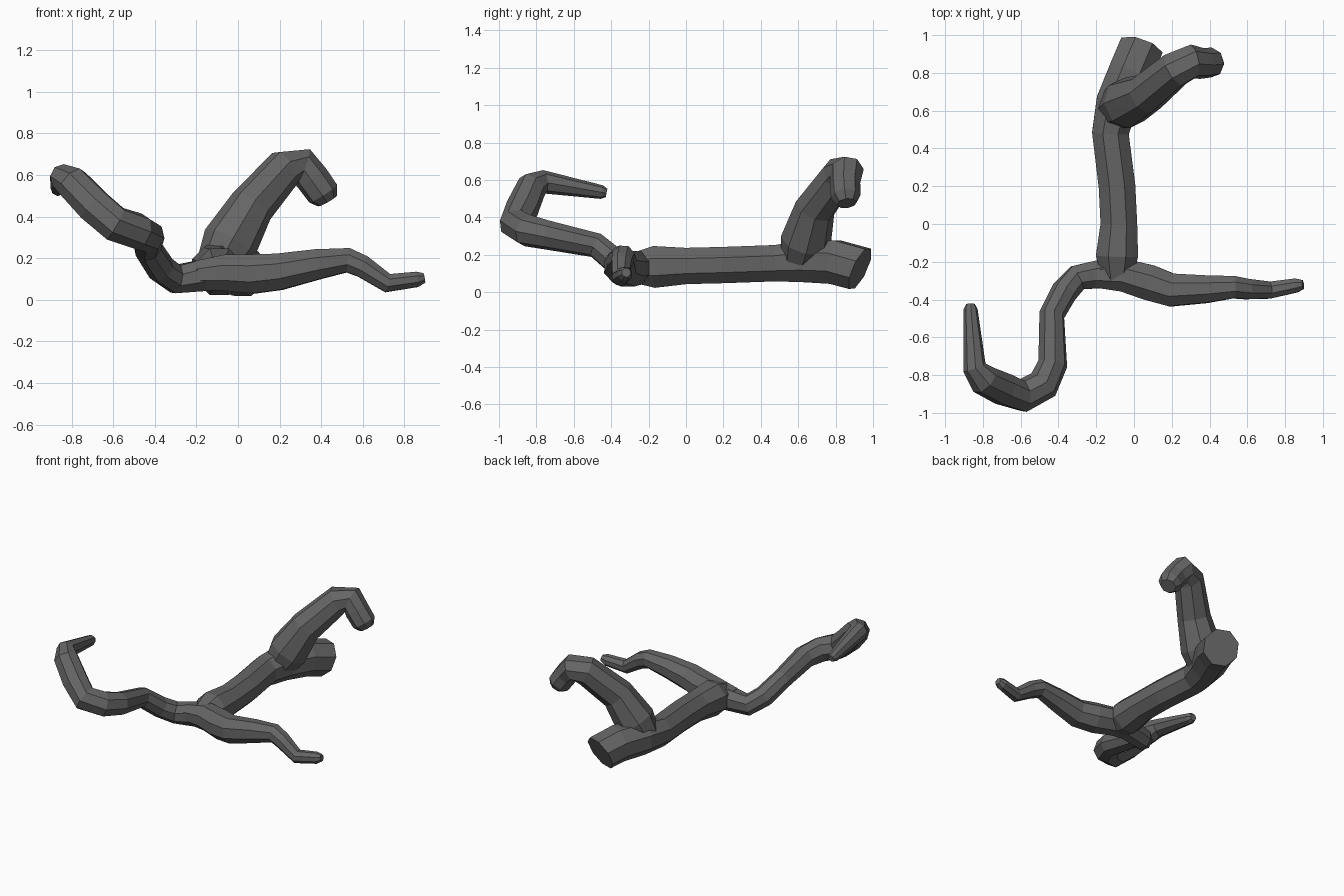
import bpy, bmesh, math
from mathutils import Vector

if "Cube" in bpy.data.objects:
    bpy.data.objects.remove(bpy.data.objects["Cube"], do_unlink=True)

bark = bpy.data.materials.new("dark grey bark")
bark.use_nodes = True
GREY = (0.13, 0.13, 0.13, 1)
bark.diffuse_color = GREY
bark.node_tree.nodes["Principled BSDF"].inputs["Base Color"].default_value = GREY
SIDES = 8


def limb(name, points, end_normal=None):
    """Eight-sided tube through (x, y, z, radius) points, closed at both ends."""
    pos = [Vector(p[:3]) for p in points]
    bm = bmesh.new()
    rings = []
    side = None
    for i, centre in enumerate(pos):
        before = (centre - pos[max(i - 1, 0)]).normalized()
        after = (pos[min(i + 1, len(pos) - 1)] - centre).normalized()
        axis = (before + after).normalized()
        if end_normal and i == len(pos) - 1:
            axis = Vector(end_normal).normalized()
        if side is None:
            side = axis.cross(Vector((0, 0, 1)))
        side = (side - axis * side.dot(axis)).normalized()
        up = side.cross(axis)
        ring = []
        for k in range(SIDES):
            a = math.tau * (k + 0.5) / SIDES
            offset = side * math.cos(a) + up * math.sin(a)
            ring.append(bm.verts.new(centre + offset * points[i][3] * 1.05))
        rings.append(ring)
    for low, high in zip(rings, rings[1:]):
        for k in range(SIDES):
            n = (k + 1) % SIDES
            bm.faces.new((low[k], low[n], high[n], high[k]))
    bm.faces.new(rings[0])
    bm.faces.new(rings[-1])
    bmesh.ops.recalc_face_normals(bm, faces=bm.faces)
    mesh = bpy.data.meshes.new(name)
    bm.to_mesh(mesh)
    bm.free()
    mesh.materials.append(bark)
    obj = bpy.data.objects.new(name, mesh)
    bpy.context.collection.objects.link(obj)
    return obj


# Trunk, from the fork to the slanted sawn end
trunk = limb("branch", [
    (-0.09, -0.29, 0.13, 0.08), (-0.09, -0.17, 0.135, 0.115),
    (-0.08, 0, 0.14, 0.1), (-0.09, 0.2, 0.145, 0.1),
    (-0.125, 0.48, 0.155, 0.1), (-0.09, 0.64, 0.165, 0.115),
    (-0.02, 0.8, 0.16, 0.12), (0.035, 0.93, 0.125, 0.12),
], end_normal=(0.3, 0.85, -0.4))

# Two thin twigs running through the fork
left_twig = limb("left_twig", [
    (-0.2, -0.27, 0.12, 0.07), (-0.06, -0.27, 0.13, 0.09),
    (0.08, -0.31, 0.125, 0.097), (0.2, -0.35, 0.135, 0.09),
    (0.38, -0.345, 0.17, 0.075), (0.53, -0.335, 0.19, 0.06),
    (0.6, -0.345, 0.16, 0.055), (0.72, -0.35, 0.08, 0.046),
    (0.86, -0.325, 0.098, 0.038), (0.895, -0.32, 0.105, 0.024),
])
right_twig = limb("right_twig", [
    (0, -0.27, 0.13, 0.08), (-0.15, -0.26, 0.12, 0.08),
    (-0.3, -0.285, 0.1, 0.07), (-0.37, -0.36, 0.15, 0.068),
    (-0.435, -0.48, 0.25, 0.065), (-0.43, -0.74, 0.305, 0.075),
    (-0.48, -0.85, 0.33, 0.083), (-0.59, -0.91, 0.365, 0.085),
    (-0.69, -0.875, 0.45, 0.085), (-0.795, -0.825, 0.56, 0.08),
    (-0.845, -0.76, 0.59, 0.06), (-0.865, -0.45, 0.535, 0.035),
    (-0.865, -0.425, 0.53, 0.022),
])

# Thick upper branch with a drooping stub
upper_branch = limb("upper_branch", [
    (-0.1, 0.61, 0.16, 0.1), (-0.04, 0.64, 0.27, 0.13),
    (0.065, 0.69, 0.45, 0.105), (0.22, 0.82, 0.625, 0.095),
    (0.31, 0.86, 0.64, 0.088), (0.36, 0.85, 0.58, 0.078),
    (0.41, 0.855, 0.51, 0.076), (0.43, 0.86, 0.475, 0.05),
])

# Fuse the limbs into one skin
bpy.context.view_layer.objects.active = trunk
for part in (left_twig, right_twig, upper_branch):
    union = trunk.modifiers.new("fuse", "BOOLEAN")
    union.operation = "UNION"
    union.solver = "EXACT"
    union.object = part
    bpy.ops.object.modifier_apply(modifier=union.name)
    bpy.data.objects.remove(part, do_unlink=True)
